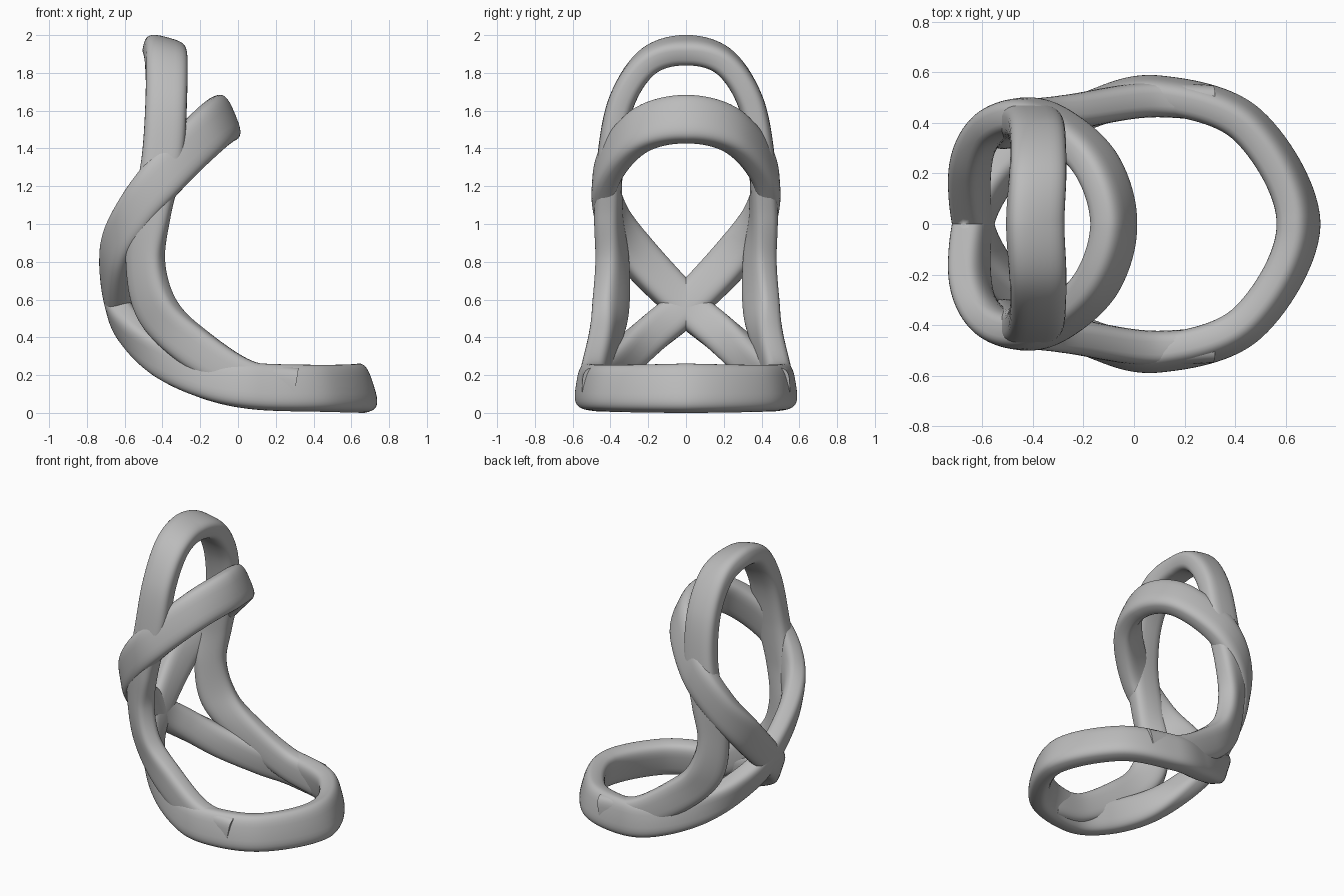
import bpy
import bmesh
from math import cos, sin, pi
from mathutils import Vector

cube = bpy.data.objects.get("Cube")
if cube:
    bpy.data.objects.remove(cube)

# One plain grey for the whole sculpture
grey = bpy.data.materials.new("plain_grey")
grey.use_nodes = True
colour = (0.5, 0.5, 0.5, 1)
grey.diffuse_color = colour
grey.node_tree.nodes["Principled BSDF"].inputs["Base Color"].default_value = colour

STEPS = 14
SIDES = 32
HALF_THICK = 0.07


def spline(a, b, c, d, t):
    """Catmull-Rom point between b and c."""
    return (b * 2 + (c - a) * t + (a * 2 - b * 5 + c * 4 - d) * t ** 2
            + (b * 3 - a - c * 3 + d) * t ** 3) / 2


def reflect(v):
    return Vector((v.x, -v.y, v.z))


def sample(points, start_mirror, end_mirror):
    """Smooth a list of vectors, continuing it across the mirror plane."""
    first = reflect(points[1]) if start_mirror else points[0] * 2 - points[1]
    last = reflect(points[-2]) if end_mirror else points[-1] * 2 - points[-2]
    p = [first] + points + [last]
    out = []
    for i in range(1, len(p) - 2):
        out += [spline(*p[i - 1:i + 3], s / STEPS) for s in range(STEPS)]
    return out + [points[-1]]


def section(angle):
    """Rounded oblong profile: returns width and thickness factors."""
    c, s = cos(angle), sin(angle)
    power = 0.62
    return (abs(c) ** power * (1 if c > 0 else -1),
            abs(s) ** power * (1 if s > 0 else -1))


def make_band(name, rows, end_mirror):
    """Sweep the profile; each row is a centre and a half-width vector."""
    centres = sample([Vector(r[:3]) for r in rows], True, end_mirror)
    widths = sample([Vector(r[3:]) for r in rows], False, False)
    bm = bmesh.new()
    rings = []
    count = len(centres)
    for i, (c, w) in enumerate(zip(centres, widths)):
        ahead = centres[min(i + 1, count - 1)]
        behind = centres[max(i - 1, 0)]
        if i == 0:
            behind = reflect(ahead)
        if i == count - 1 and end_mirror:
            ahead = reflect(behind)
        tangent = (ahead - behind).normalized()
        size = w.length
        across = (w - tangent * w.dot(tangent)).normalized()
        normal = tangent.cross(across)
        ring = []
        for k in range(SIDES):
            a, b = section(2 * pi * k / SIDES)
            ring.append(bm.verts.new(c + across * a * size + normal * b * HALF_THICK))
        rings.append(ring)
    for r, q in zip(rings, rings[1:]):
        for k in range(SIDES):
            j = (k + 1) % SIDES
            bm.faces.new((r[k], r[j], q[j], q[k]))
    if not end_mirror:
        bm.faces.new(rings[-1])
    bmesh.ops.recalc_face_normals(bm, faces=bm.faces)
    mesh = bpy.data.meshes.new(name)
    bm.to_mesh(mesh)
    bm.free()
    mesh.materials.append(grey)
    band = bpy.data.objects.new(name, mesh)
    bpy.context.collection.objects.link(band)
    mirror = band.modifiers.new("mirror", 'MIRROR')
    mirror.use_axis = (False, True, False)
    mirror.use_clip = True
    bpy.ops.object.select_all(action='DESELECT')
    band.select_set(True)
    bpy.context.view_layer.objects.active = band
    bpy.ops.object.shade_smooth_by_angle(angle=pi / 4)


# Tall arch: over the top, down the sides, forward into the base
make_band("tall_arch", [
    (-.39, 0, 1.92, .11, 0, -.03),
    (-.38, .2, 1.86, .11, 0, -.02),
    (-.38, .34, 1.65, .11, 0, 0),
    (-.4, .4, 1.35, .11, 0, 0),
    (-.46, .41, 1.05, .1, .02, 0),
    (-.49, .39, .8, .09, .05, 0),
    (-.43, .4, .55, .09, .06, .04),
    (-.25, .44, .36, .06, .02, .09),
    (.04, .49, .18, .02, 0, .1),
    (.3, .48, .13, 0, 0, .11),
], False)

# Crossing loop: upper hoop, crossing at the back, then round the base
make_band("crossing_loop", [
    (-.08, 0, 1.555, -.05, 0, .12),
    (-.16, .25, 1.49, -.06, 0, .11),
    (-.37, .415, 1.28, -.08, 0, .09),
    (-.54, .4, 1.06, -.08, -.03, .07),
    (-.64, .26, .84, -.05, -.07, .07),
    (-.635, 0, .57, -.02, -.07, .07),
    (-.55, -.18, .42, 0, -.06, .08),
    (-.38, -.34, .28, .02, -.02, .1),
    (-.15, -.46, .18, .01, .01, .11),
    (.1, -.51, .14, 0, .02, .12),
    (.45, -.39, .13, -.02, .02, .12),
    (.65, 0, .13, -.04, 0, .125),
], True)
